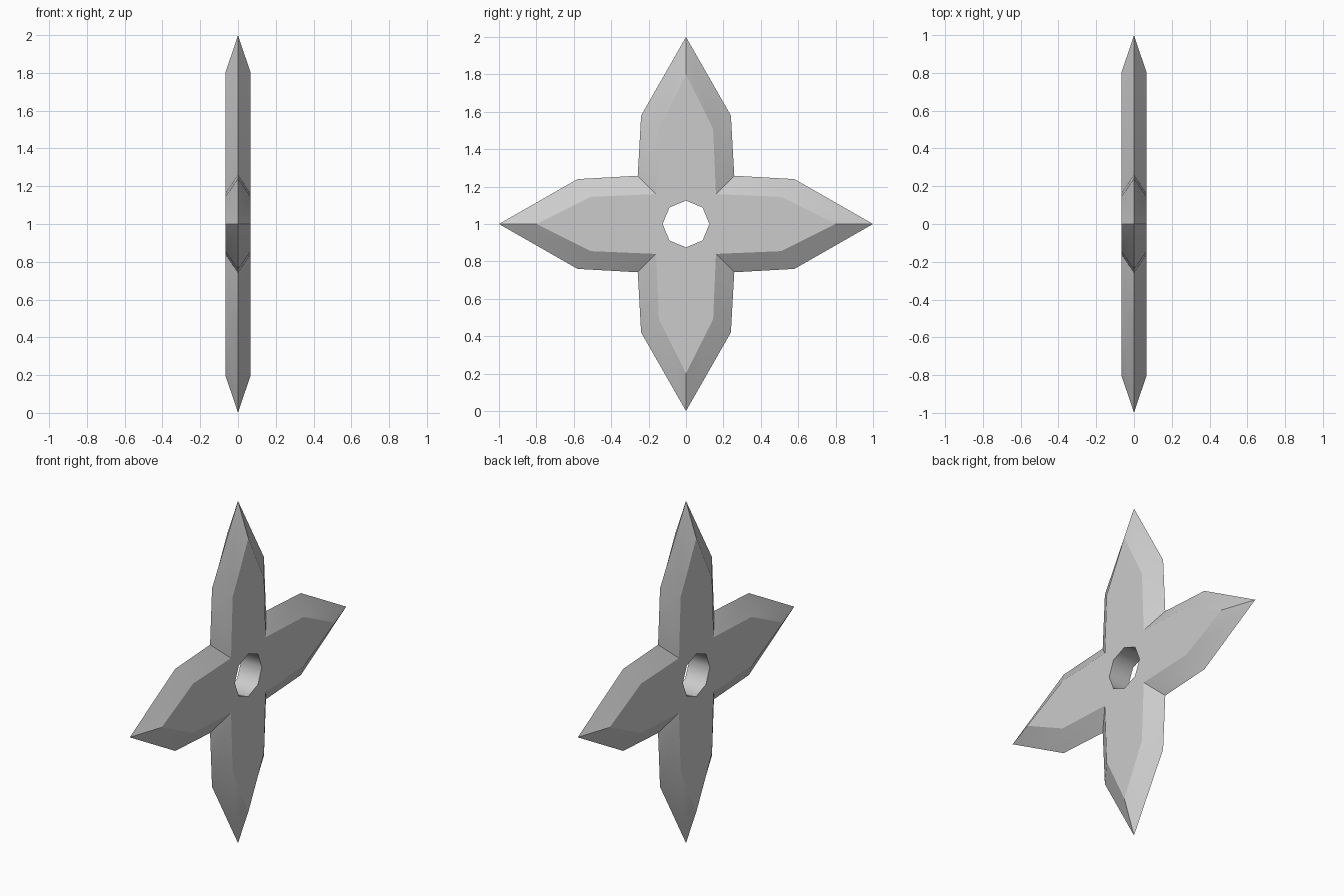
import bpy, bmesh, math
from mathutils import Matrix, Vector

cube = bpy.data.objects.get("Cube")
if cube:
    bpy.data.objects.remove(cube)

steel = bpy.data.materials.new("grey_steel")
steel.use_nodes = True
colour = (0.6, 0.6, 0.6, 1)
steel.diffuse_color = colour
steel.node_tree.nodes["Principled BSDF"].inputs["Base Color"].default_value = colour

HALF = 0.067
HOLE = 0.125
# Half of one blade in (across, along): tip, shoulder, notch
edge_line = [(0, 1), (0.24, 0.58), (0.258, 0.258)]
face_line = [(0, 0.8), (0.145, 0.51), (0.16, 0.16)]
diag = HOLE * math.sqrt(0.5)
hole_line = [(diag, diag), (0, HOLE)]

bm = bmesh.new()


def add_face(points, turn):
    bm.faces.new([bm.verts.new(turn @ Vector(p)) for p in points])


# Four blades, each from two mirrored halves with two bevelled sides
for quarter in range(4):
    for mirror in (1, -1):
        turn = (Matrix.Translation((0, 0, 1))
                @ Matrix.Rotation(quarter * math.pi / 2, 4, 'X')
                @ Matrix.Diagonal((1, mirror, 1, 1)))
        for x in (HALF, -HALF):
            outer = [(0, *p) for p in edge_line]
            inner = [(x, *p) for p in face_line]
            hole = [(x, *p) for p in hole_line]
            add_face(inner + hole, turn)
            for i in range(2):
                add_face([outer[i], outer[i + 1], inner[i + 1], inner[i]], turn)
        # Wall of the centre hole
        add_face([(s * HALF, *p) for s, line in ((1, hole_line), (-1, hole_line[::-1]))
                  for p in line], turn)

bmesh.ops.remove_doubles(bm, verts=bm.verts, dist=0.0005)
bmesh.ops.recalc_face_normals(bm, faces=bm.faces)

# Crisp bevels and ridges, softly rounded hole wall and shoulders
for face in bm.faces:
    face.smooth = True
for edge in bm.edges:
    a, b = (v.co for v in edge.verts)
    across_hole = abs(a.x - b.x) > 1.5 * HALF
    edge.smooth = across_hole or edge.calc_face_angle(0) < math.radians(28)

mesh = bpy.data.meshes.new("throwing_star")
bm.to_mesh(mesh)
bm.free()
mesh.materials.append(steel)
star = bpy.data.objects.new("throwing_star", mesh)
bpy.context.collection.objects.link(star)
